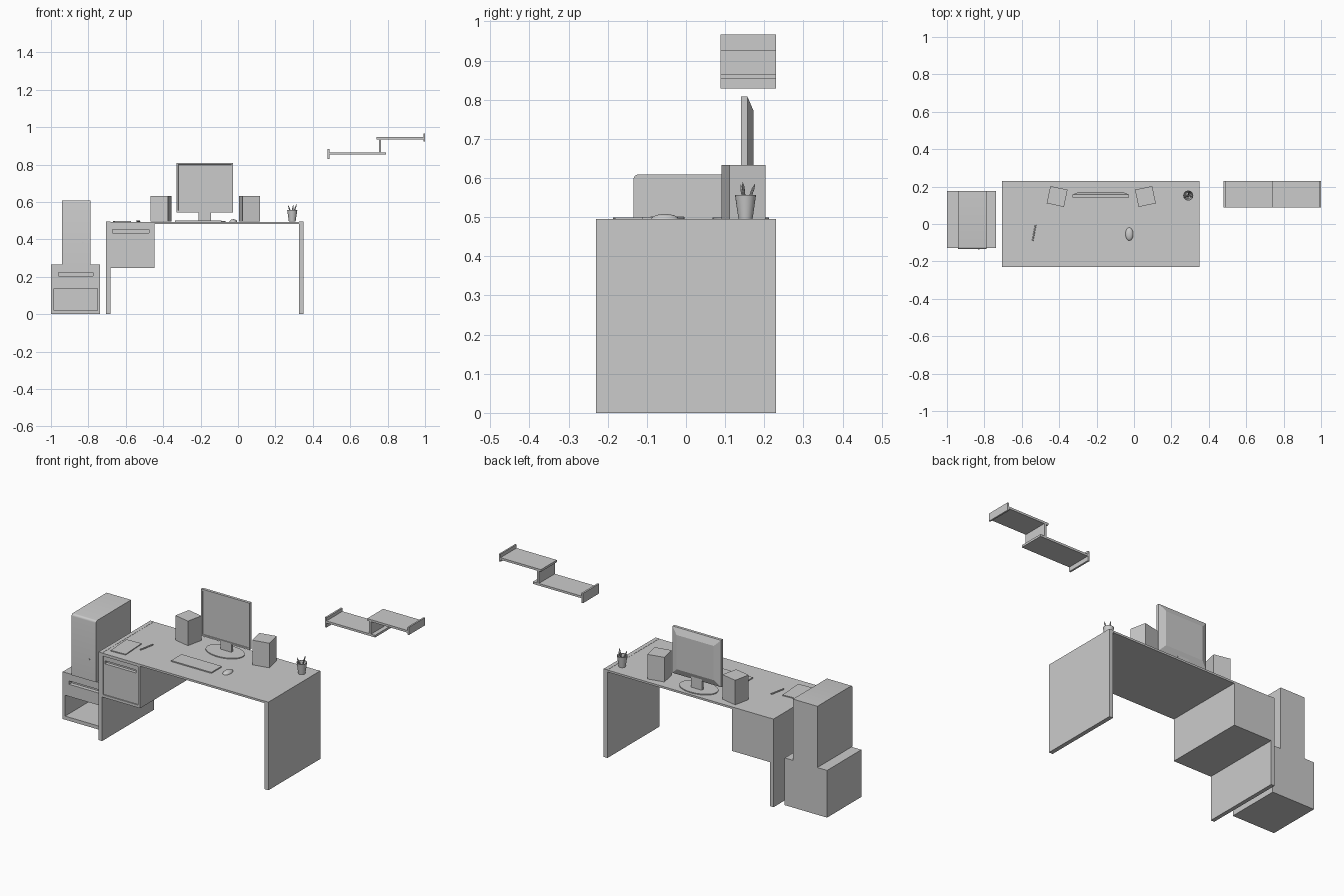
import bpy, bmesh, math
from mathutils import Matrix, Vector

if "Cube" in bpy.data.objects:
    bpy.data.objects.remove(bpy.data.objects["Cube"])


def finish(name, bm):
    bmesh.ops.recalc_face_normals(bm, faces=bm.faces)
    mesh = bpy.data.meshes.new(name)
    bm.to_mesh(mesh)
    bm.free()
    ob = bpy.data.objects.new(name, mesh)
    bpy.context.collection.objects.link(ob)
    return ob


def box(name, x, y, z, turn=0.0):
    """Box from (min, max) ranges, optionally turned about its own z axis."""
    lo, hi = Vector((x[0], y[0], z[0])), Vector((x[1], y[1], z[1]))
    bm = bmesh.new()
    bmesh.ops.create_cube(bm, size=1, matrix=Matrix.Diagonal((*(hi - lo), 1)))
    ob = finish(name, bm)
    ob.location = (lo + hi) / 2
    ob.rotation_euler.z = math.radians(turn)
    return ob


def activate(ob):
    bpy.ops.object.select_all(action='DESELECT')
    bpy.context.view_layer.objects.active = ob
    ob.select_set(True)


def smooth(ob):
    activate(ob)
    bpy.ops.object.shade_smooth_by_angle(angle=math.radians(35))


def carve(ob, x, y, z):
    """Cut a box-shaped hole out of an object."""
    cutter = box("cutter", x, y, z)
    cutter.hide_render = True
    mod = ob.modifiers.new("hole", 'BOOLEAN')
    mod.operation, mod.solver, mod.object = 'DIFFERENCE', 'EXACT', cutter
    activate(ob)
    bpy.ops.object.modifier_apply(modifier=mod.name)
    bpy.data.objects.remove(cutter)


def cone(name, base, tip, r1, r2, sides):
    base, tip = Vector(base), Vector(tip)
    d = tip - base
    bm = bmesh.new()
    bmesh.ops.create_cone(bm, cap_ends=True, segments=sides, radius1=r1, radius2=r2, depth=d.length)
    ob = finish(name, bm)
    ob.location = (base + tip) / 2
    ob.rotation_euler = d.to_track_quat('Z', 'Y').to_euler()
    smooth(ob)
    return ob


TOP = 0.495
DESK_Y = (-0.23, 0.23)

# Desk: two slab legs, the top between them, and a hanging drawer box
box("desk_leg_left", (-0.705, -0.683), DESK_Y, (0, TOP))
box("desk_leg_right", (0.327, 0.35), DESK_Y, (0, TOP))
box("desk_top", (-0.683, 0.327), DESK_Y, (0.483, TOP - 0.001))
case = box("drawer_case", (-0.683, -0.447), DESK_Y, (0.247, 0.483))
carve(case, (-0.678, -0.46), (-0.3, -0.224), (0.262, 0.478))
carve(case, (-0.67, -0.477), (-0.3, -0.205), (0.435, 0.452))

# Side cabinet with finger slot and open compartment
cabinet = box("side_cabinet", (-1, -0.737), (-0.127, 0.177), (0, 0.265))
carve(cabinet, (-0.985, -0.752), (-0.2, 0.16), (0.02, 0.137))
carve(cabinet, (-0.96, -0.775), (-0.2, -0.105), (0.205, 0.224))

# Computer tower with rounded top front edge
tower = box("computer_tower", (-0.94, -0.788), (-0.134, 0.177), (0.265, 0.609))
bm = bmesh.new()
bm.from_mesh(tower.data)
edge = [e for e in bm.edges if all(v.co.y < 0 and v.co.z > 0 for v in e.verts)]
bmesh.ops.bevel(bm, geom=edge, offset=0.012, segments=4, profile=0.5, affect='EDGES')
bm.to_mesh(tower.data)
bm.free()
smooth(tower)
cone("power_button", (-0.83, -0.13, 0.383), (-0.83, -0.137, 0.383), 0.005, 0.005, 12)

# Monitor: slab with recessed screen in front and a tapered back
monitor = box("monitor", (-0.328, -0.026), (0.141, 0.157), (0.545, 0.808))
bm = bmesh.new()
bm.from_mesh(monitor.data)
bm.faces.ensure_lookup_table()
front = [f for f in bm.faces if f.normal.y < -0.9]
back = [f for f in bm.faces if f.normal.y > 0.9]
bmesh.ops.inset_region(bm, faces=front, thickness=0.012)
bmesh.ops.inset_region(bm, faces=front, thickness=0.001, depth=-0.004)
bmesh.ops.inset_region(bm, faces=back, thickness=0.05)
bmesh.ops.translate(bm, verts=back[0].verts, vec=(0, 0.015, 0))
bm.to_mesh(monitor.data)
bm.free()
box("monitor_neck", (-0.212, -0.144), (0.146, 0.163), (TOP, 0.575))
foot = cone("monitor_foot", (-0.178, 0.14, TOP - 0.001), (-0.178, 0.14, TOP + 0.004), 1, 1, 48)
foot.rotation_euler = (0, 0, 0)
foot.scale = (0.11, 0.072, 1)

# Speakers, turned slightly outward
for side, x, turn in (("left", -0.411, -12), ("right", 0.061, 12)):
    box("speaker_" + side, (x - 0.047, x + 0.047), (0.1, 0.194), (TOP, 0.633), turn)

# Keyboard, mouse, notebook and pen
box("keyboard", (-0.337, -0.087), (-0.112, -0.02), (TOP - 0.001, 0.5))
bm = bmesh.new()
bmesh.ops.create_uvsphere(bm, u_segments=24, v_segments=12, radius=1)
bmesh.ops.bisect_plane(bm, geom=bm.verts[:] + bm.edges[:] + bm.faces[:], plane_co=(0, 0, 0),
                       plane_no=(0, 0, -1), clear_outer=True)
mouse = finish("mouse", bm)
mouse.location = (-0.025, -0.054, TOP - 0.001)
mouse.scale = (0.021, 0.035, 0.014)
smooth(mouse)
box("notebook", (-0.665, -0.575), (-0.184, -0.03), (TOP - 0.001, 0.499), 3)
cone("pen", (-0.542, -0.09, 0.498), (-0.526, -0.005, 0.498), 0.004, 0.004, 10)

# Pencil cup: lathed open wall, with leaning pencils
profile = [(0, 0), (0.018, 0), (0.027, 0.062), (0.024, 0.062), (0.016, 0.004), (0, 0.004)]
bm = bmesh.new()
pts = [bm.verts.new((r, 0, z)) for r, z in profile]
edges = [bm.edges.new(p) for p in zip(pts, pts[1:])]
bmesh.ops.spin(bm, geom=pts + edges, axis=(0, 0, 1), cent=(0, 0, 0), angle=math.tau, steps=24)
bmesh.ops.remove_doubles(bm, verts=bm.verts, dist=0.0001)
cup = finish("pencil_cup", bm)
cup.location = (0.29, 0.152, TOP)
smooth(cup)
for i, (dx, dy, z) in enumerate([(-0.018, -0.01, 0.572), (0.02, -0.006, 0.578), (0.004, 0.02, 0.574)]):
    tip = Vector((0.29 + dx, 0.152 + dy, z))
    foot_pt = Vector((0.29 - dx * 0.4, 0.152 - dy * 0.4, TOP + 0.006))
    point = tip + (tip - foot_pt).normalized() * 0.012
    cone(f"pencil_{i + 1}", foot_pt, tip, 0.0035, 0.0035, 8)
    cone(f"pencil_point_{i + 1}", tip, point, 0.0035, 0.0003, 8)

# Stepped wall shelf
for part, x, z in (("left_end", (0.478, 0.488), (0.829, 0.884)),
                   ("lower_board", (0.488, 0.79), (0.854, 0.866)),
                   ("riser", (0.753, 0.765), (0.866, 0.935)),
                   ("upper_board", (0.74, 0.991), (0.935, 0.947)),
                   ("right_end", (0.991, 1.0), (0.924, 0.967))):
    box("shelf_" + part, x, (0.088, 0.23), z)
